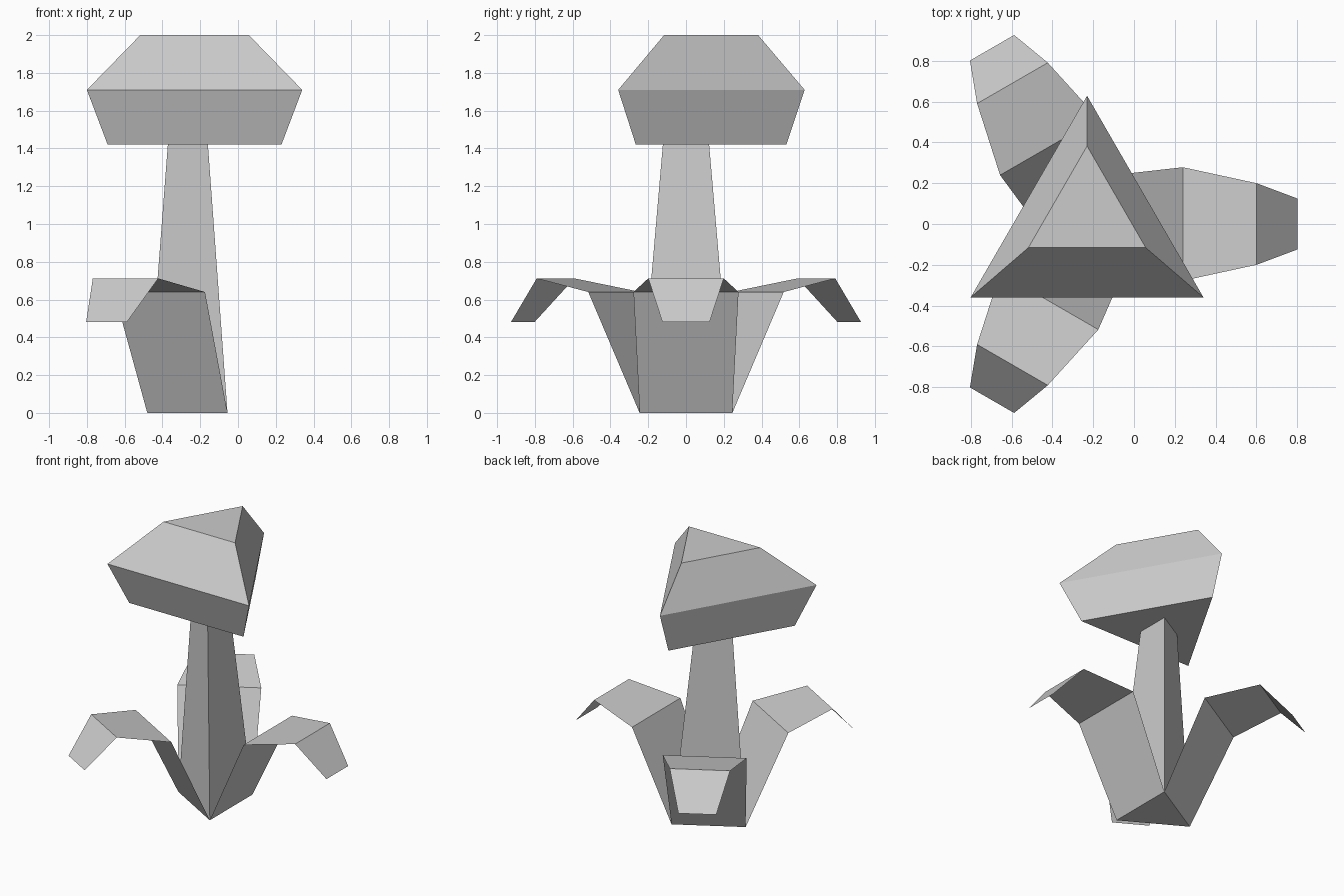
import bpy
from math import cos, sin, radians, sqrt

if "Cube" in bpy.data.objects:
    bpy.data.objects.remove(bpy.data.objects["Cube"])


def make_object(name, verts, faces):
    mesh = bpy.data.meshes.new(name)
    mesh.from_pydata(verts, [], faces)
    mesh.update()
    obj = bpy.data.objects.new(name, mesh)
    bpy.context.collection.objects.link(obj)
    return obj


def triangle_loft(name, rings, first_angle):
    """Loft equilateral triangles given as (centre x, centre y, z, side)."""
    verts, faces = [], [(2, 1, 0)]
    for cx, cy, z, side in rings:
        r = side / sqrt(3)
        for k in range(3):
            a = radians(first_angle + 120 * k)
            verts.append((cx + r * cos(a), cy + r * sin(a), z))
    for i in range(len(rings) - 1):
        for k in range(3):
            a, b = 3 * i + k, 3 * i + (k + 1) % 3
            faces.append((a, b, b + 3, a + 3))
    n = len(verts)
    faces.append((n - 3, n - 2, n - 1))
    return make_object(name, verts, faces)


# Tapered three-sided stem
triangle_loft("stem", [(-0.197, 0, 0, 0.49), (-0.23, 0, 1.42, 0.245)], 60)

# Three-sided cap, widest in the middle
triangle_loft("cap", [(-0.23, 0.0, 1.42, 0.92),
                      (-0.23, -0.03, 1.71, 1.14),
                      (-0.23, 0.05, 2.0, 0.575)], 90)

# Thin drooping leaves, one from each side of the stem base:
# (distance from stem axis, half width, height)
leaf_profile = [(0.142, 0.245, 0), (0.437, 0.278, 0.64),
                (0.797, 0.20, 0.712), (0.997, 0.125, 0.482)]
for i in range(3):
    verts = [(r, s * w, z) for r, w, z in leaf_profile for s in (-1, 1)]
    faces = [(2 * k + 2, 2 * k + 3, 2 * k + 1, 2 * k) for k in range(3)]
    leaf = make_object(f"leaf_{i + 1}", verts, faces)
    leaf.location.x = -0.197
    leaf.rotation_euler.z = radians(120 * i)
